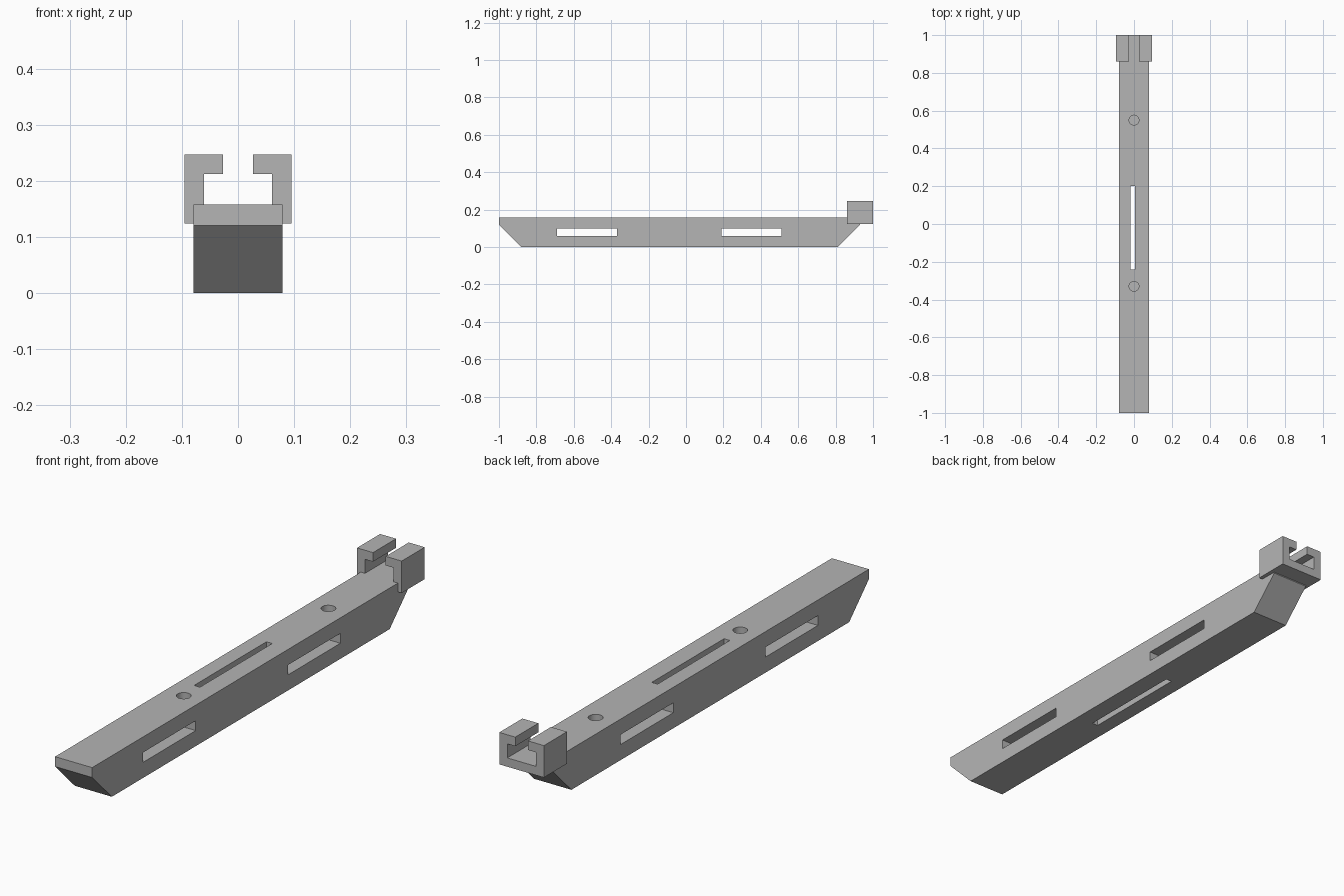
import bpy
import bmesh
from mathutils import Vector

cube = bpy.data.objects.get("Cube")
if cube:
    bpy.data.objects.remove(cube, do_unlink=True)

# Single grey material
grey = bpy.data.materials.new("plain grey")
grey.use_nodes = True
GREY = (0.46, 0.46, 0.46, 1)
grey.diffuse_color = GREY
grey.node_tree.nodes["Principled BSDF"].inputs["Base Color"].default_value = GREY


def finish(name, bm):
    bmesh.ops.recalc_face_normals(bm, faces=bm.faces)
    mesh = bpy.data.meshes.new(name)
    bm.to_mesh(mesh)
    bm.free()
    obj = bpy.data.objects.new(name, mesh)
    bpy.context.collection.objects.link(obj)
    mesh.materials.append(grey)
    return obj


def prism(name, points, travel):
    """Extrude a closed outline along a vector."""
    bm = bmesh.new()
    face = bm.faces.new([bm.verts.new(p) for p in points])
    moved = bmesh.ops.extrude_face_region(bm, geom=[face], use_keep_orig=True)
    verts = [v for v in moved["geom"] if isinstance(v, bmesh.types.BMVert)]
    bmesh.ops.translate(bm, verts=verts, vec=Vector(travel))
    return finish(name, bm)


def box(name, low, high):
    (x0, y0, z0), (x1, y1, z1) = low, high
    outline = [(x0, y0, z0), (x1, y0, z0), (x1, y1, z0), (x0, y1, z0)]
    return prism(name, outline, (0, 0, z1 - z0))


def cylinder(name, x, y, bottom, top, radius):
    bm = bmesh.new()
    bmesh.ops.create_cone(bm, cap_ends=True, segments=40, radius1=radius,
                          radius2=radius, depth=top - bottom)
    bmesh.ops.translate(bm, verts=bm.verts, vec=(x, y, (top + bottom) / 2))
    return finish(name, bm)


def combine(target, tool, operation):
    """Apply a boolean and discard its tool."""
    mod = target.modifiers.new(operation, "BOOLEAN")
    mod.operation = operation
    mod.solver = "EXACT"
    mod.object = tool
    bpy.ops.object.select_all(action="DESELECT")
    bpy.context.view_layer.objects.active = target
    target.select_set(True)
    bpy.ops.object.modifier_apply(modifier=mod.name)
    bpy.data.objects.remove(tool, do_unlink=True)


HALF, TOP = 0.079, 0.158

# Long bar with sloped undersides at both ends
side = [(-1, TOP), (-1, 0.12), (-0.88, 0), (0.81, 0), (0.93, 0.12), (0.93, TOP)]
bar = prism("slotted_bar", [(-HALF, y, z) for y, z in side], (2 * HALF, 0, 0))

# Open-topped channel bracket at the back end
half = [(0.095, 0.124), (0.095, 0.247), (0.027, 0.247),
        (0.027, 0.212), (0.061, 0.212), (0.061, TOP)]
outline = half + [(-x, z) for x, z in reversed(half)]
bracket = prism("channel_bracket", [(x, 0.86, z) for x, z in outline], (0, 0.14, 0))
combine(bar, bracket, "UNION")

# Sideways slots
for y in (-0.69, 0.19):
    combine(bar, box("side_slot", (-0.2, y, 0.06), (0.2, y + 0.32, 0.098)), "DIFFERENCE")

# Narrow vertical slot through the bar
combine(bar, box("top_slot", (-0.019, -0.24, -0.1), (0.006, 0.2, 0.3)), "DIFFERENCE")

# Blind round holes in the top
for y in (-0.33, 0.55):
    combine(bar, cylinder("top_hole", 0, y, 0.07, 0.2, 0.026), "DIFFERENCE")

bpy.ops.object.shade_smooth_by_angle(angle=0.5)
